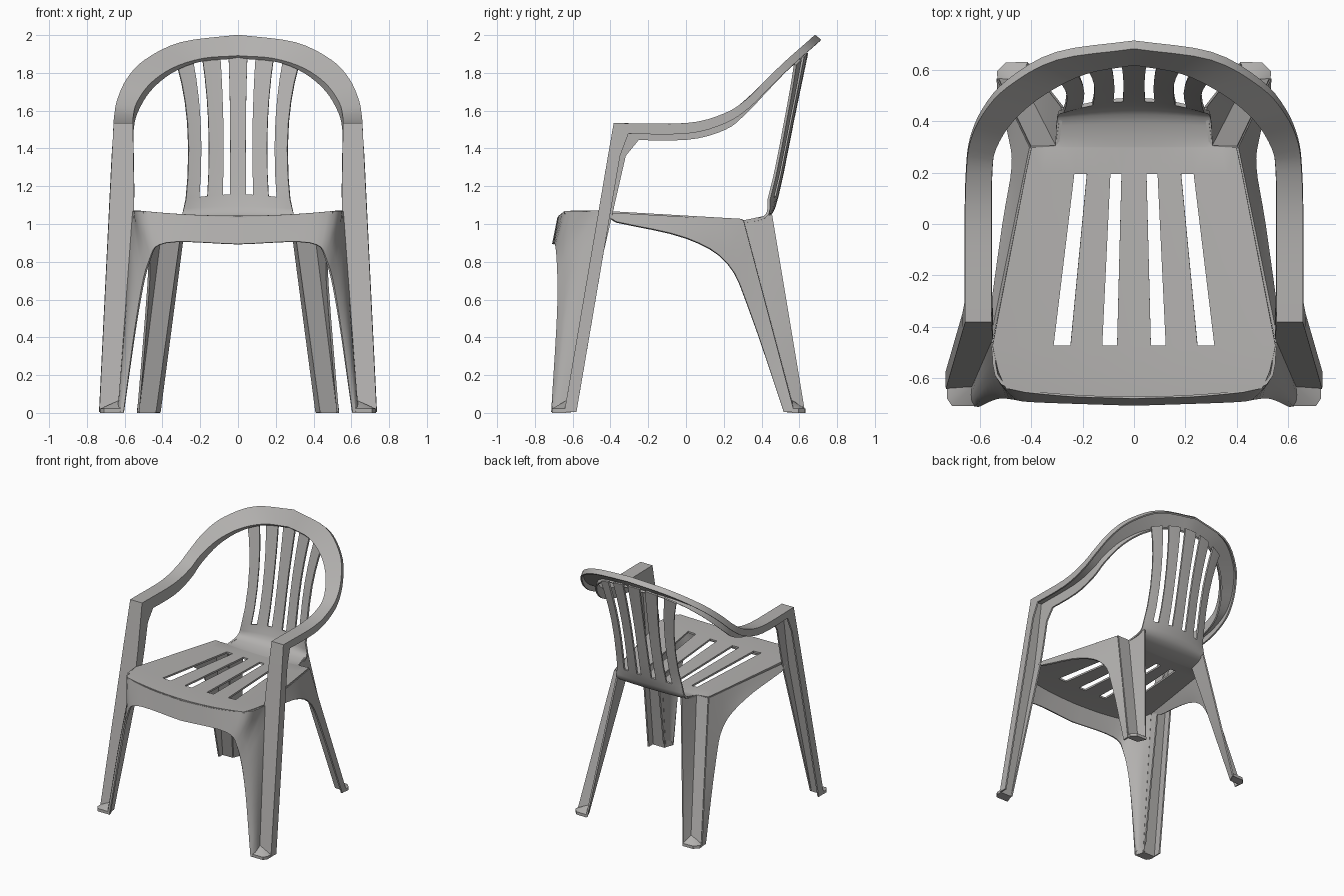
import bpy, bmesh
from mathutils import Vector as V

if "Cube" in bpy.data.objects:
    bpy.data.objects.remove(bpy.data.objects["Cube"])

grey = bpy.data.materials.new("warm grey plastic")
grey.diffuse_color = (0.45, 0.44, 0.43, 1)
grey.use_nodes = True
grey.node_tree.nodes["Principled BSDF"].inputs["Base Color"].default_value = grey.diffuse_color


def finish(name, bm, thick=0.012):
    """Mirror the right half, give it wall thickness and shade it."""
    bmesh.ops.remove_doubles(bm, verts=bm.verts, dist=0.0005)
    bmesh.ops.recalc_face_normals(bm, faces=bm.faces)
    me = bpy.data.meshes.new(name)
    bm.to_mesh(me)
    bm.free()
    ob = bpy.data.objects.new(name, me)
    bpy.context.collection.objects.link(ob)
    me.materials.append(grey)
    ob.modifiers.new("mirror", 'MIRROR')
    if thick:
        wall = ob.modifiers.new("wall", 'SOLIDIFY')
        wall.thickness = thick
        wall.offset = 0
    bpy.ops.object.select_all(action='DESELECT')
    ob.select_set(True)
    bpy.context.view_layer.objects.active = ob
    bpy.ops.object.convert(target='MESH')
    bpy.ops.object.shade_smooth_by_angle(angle=0.6)


def grid(rows, skip=lambda r, c: False):
    """Skin rows of equal length with quads."""
    bm = bmesh.new()
    vs = [[bm.verts.new(p) for p in row] for row in rows]
    for r in range(len(rows) - 1):
        for c in range(len(rows[0]) - 1):
            if not skip(r, c):
                bm.faces.new((vs[r][c], vs[r][c + 1], vs[r + 1][c + 1], vs[r + 1][c]))
    return bm


def spline(pts, n):
    """Catmull-Rom curve through the points."""
    p = [V(q) for q in pts]
    p = [2 * p[0] - p[1]] + p + [2 * p[-1] - p[-2]]
    out = []
    for a, b, c, d in zip(p, p[1:], p[2:], p[3:]):
        for i in range(n):
            t = i / n
            out.append(0.5 * (2 * b + (c - a) * t + (2 * a - 5 * b + 4 * c - d) * t * t
                              + (3 * b - a - 3 * c + d) * t ** 3))
    return out + [p[-2]]


def line(a, b, n):
    return [V(a).lerp(V(b), i / n) for i in range(n + 1)]


def clamp(t):
    return max(0, min(1, t))


# Seat and slatted back: one sheet, slot edges fan out from the waist of the back
slot_edges = (.041, .077, .154, .195)
skin = []


def add_row(y, z, y_bow, z_bow, fan, outer):
    a, b, c, d = [e * fan for e in slot_edges]
    xs = [0, a, b, (b + c) / 2, c, d] + [d + (outer - d) * t for t in (.33, .67, 1)]
    skin.append([(x, y + y_bow * x * x, z + z_bow * x * x) for x in xs])


for y in (-.675, -.645, -.59, -.475, .195, .297):
    front = max(0, -.42 - y)
    outer = .555 - .85 * front ** 2 if front else .40 + .215 * (.3 - y)
    add_row(y, 1.004 + .04 * (.3 - y) - .1 * front ** 2, .14 * clamp(front * 6 - .6), .1,
            1.13 + .62 * (.3 - y), outer)
for y, z, _ in spline([(.302, 1.004, 0), (.43, 1.038, 0), (.485, 1.155, 0),
                       (.568, 1.56, 0), (.64, 1.905, 0)], 3):
    t = clamp((z - 1) / .155)
    fan = 1 + .9 * (z - 1.4) ** 2
    add_row(y, z, -.6 * t, .1 - .4 * t - .3 * clamp((z - 1.56) / .35), fan,
            .262 * fan + .008 * (1 - t))
finish("seat_and_back", grid(skin, lambda r, c: c in (1, 4) and (r == 3 or r >= 12)), 0.014)

# Arch, armrest and front leg: a strip with a lip along each edge
leg_in = [V((.63, -.64, .004)), V((.553, -.46, 1.065)), V((.56, -.38, 1.53))]
leg_out = [V((.73, -.64, .004)), V((.655, -.38, 1.53))]
inner = spline([leg_in[2], (.56, 0, 1.53), (.558, .2, 1.572), (.54, .3, 1.64),
                (.47, .41, 1.74), (.35, .51, 1.825), (.19, .59, 1.877), (0, .625, 1.892)], 4)
outer = spline([leg_out[1], (.655, 0, 1.53), (.65, .2, 1.58), (.635, .32, 1.655),
                (.585, .43, 1.765), (.49, .535, 1.865), (.3, .64, 1.957), (0, .684, 1.996)], 4)
strip = []
for k in range(9):
    t = k / 9
    h = t / .695
    i = leg_in[0].lerp(leg_in[1], h) if h < 1 else leg_in[1].lerp(leg_in[2], (t - .695) / .305)
    o = leg_out[0].lerp(leg_out[1], t)
    i.y = o.y
    depth = .01 + .09 * t
    strip.append([i + V((0, depth, 0)), i, o, o + V((0, .06, 0))])
for k, (i, o) in enumerate(zip(inner, outer)):
    h = clamp((o.z - 1.53) / .4)
    tilt = V((0, .75 * h, -1 + .33 * h))
    corner = V((0, max(0, 1 - k / 2), 0))
    strip.append([i + tilt * (.085 - .067 * h) + corner * .13, i, o,
                  o + tilt * (.052 - .015 * h) + corner * .075])
finish("arch_arm_and_front_leg", grid(strip))


def loft(name, upper, lower, bulge=(0, 0, 0), n=4):
    """Surface between two edge curves, bowed in the middle."""
    rows = []
    for i, (a, b) in enumerate(zip(upper, lower)):
        w = clamp(i / (len(upper) - 1) * 2 - .6) * 4
        rows.append([a.lerp(b, k / n) + V(bulge) * w * (k / n) * (1 - k / n)
                     for k in range(n + 1)])
    finish(name, grid(rows))


# Front apron running down into the inner web of the front leg
loft("front_apron_and_leg_web",
     spline([(0, -.675, 1.033), (.3, -.663, 1.045), (.515, -.62, 1.068), leg_in[1]], 4)
     + line(leg_in[1], leg_in[0], 8)[1:],
     spline([(0, -.703, .893), (.38, -.69, .9), (.47, -.68, .8), (.53, -.678, .53),
             (.605, -.708, .004)], 5), bulge=(.012, -.02, 0))

# Side skirt sweeping down into the rear leg
hip, heel = (.402, .298, 1.02), (.53, .567, .004)
loft("side_skirt",
     line((.555, -.45, 1.06), hip, 8) + line(hip, heel, 8)[1:],
     spline([(.56, -.37, 1.01), (.508, 0, .925), (.472, .22, .79), (.485, .34, .53),
             (.528, .518, .004)], 4))

# Rear leg: two plates meeting in a valley
valley = line((.3, .3, 1.018), (.44, .57, .004), 4)
loft("rear_leg_back_plate", line(hip, heel, 4), valley)
loft("rear_leg_outer_plate", valley, line((.278, .455, 1.05), (.415, .628, .004), 4))


def foot(name, outline, high=.065):
    """Small pad sloping up to the leg corner, its last point."""
    bm = bmesh.new()
    lo = [bm.verts.new((x, y, 0)) for x, y in outline]
    hi = [bm.verts.new((x, y, .022)) for x, y in outline]
    hi[-1].co.z = high
    n = len(lo)
    bm.faces.new(lo)
    for i in range(n):
        bm.faces.new((lo[i], lo[(i + 1) % n], hi[(i + 1) % n], hi[i]))
    for i in range(n - 2):
        bm.faces.new((hi[-1], hi[i], hi[i + 1]))
    finish(name, bm, 0)


# Feet
foot("front_foot", [(.605, -.71), (.71, -.71), (.73, -.68), (.73, -.635), (.632, -.635)])
foot("rear_foot", [(.413, .632), (.5, .63), (.535, .595), (.532, .562), (.44, .565)])
